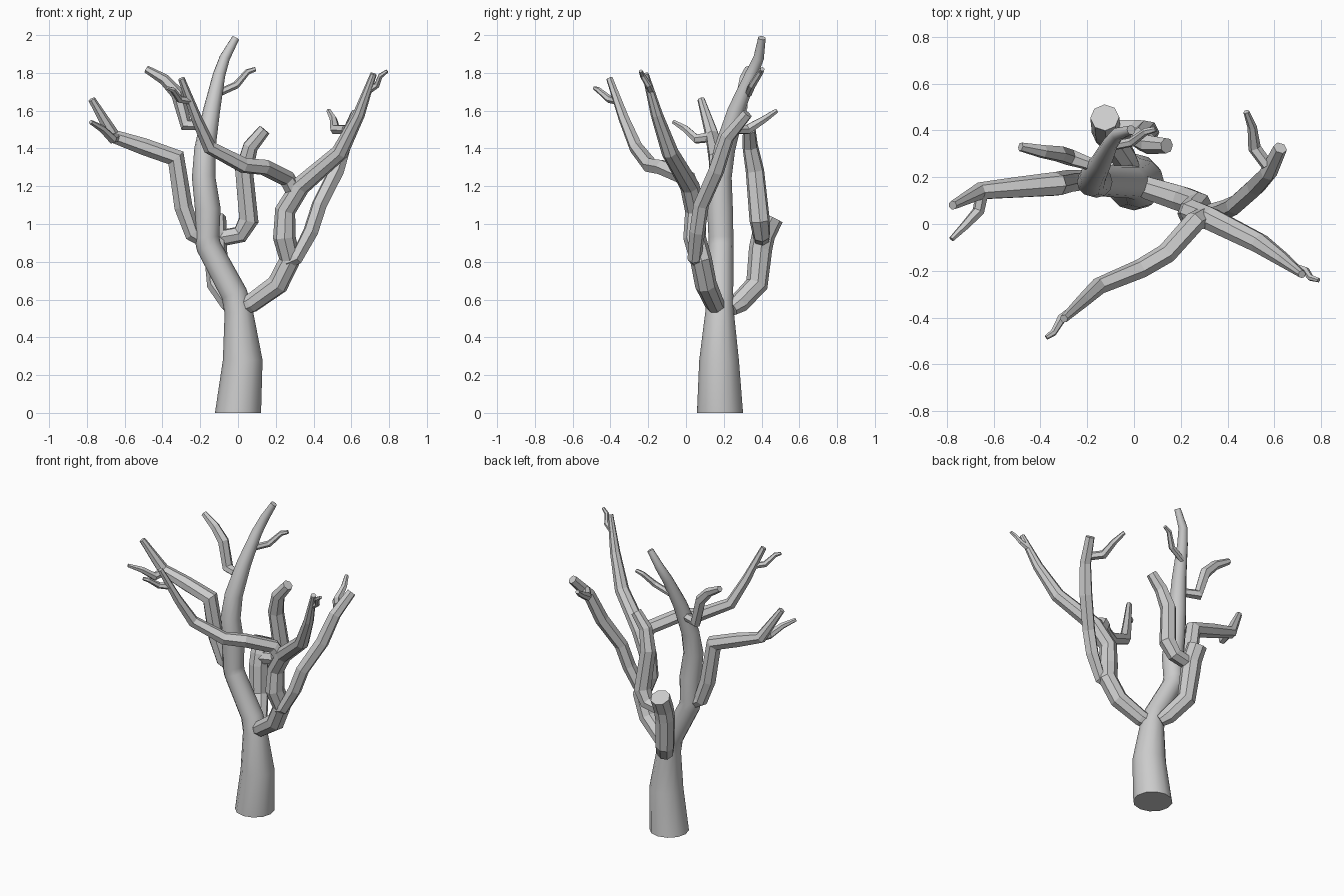
import bpy, bmesh, math
from mathutils import Vector


def limb(name, pts, sides, smooth=False):
    """Tapered tube along (x, y, z, radius) points with mitred rings and capped ends."""
    P = [Vector(p[:3]) for p in pts]
    dirs = [(b - a).normalized() for a, b in zip(P, P[1:])]
    bm = bmesh.new()
    rings, ref, prev = [], None, None
    for i, p in enumerate(P):
        a, b = dirs[max(i - 1, 0)], dirs[min(i, len(dirs) - 1)]
        t = (a + b).normalized()
        if i == 0:
            t = Vector((0, 0, 1)) if p.z == 0 else t
            ref = t.orthogonal().normalized()
        else:
            ref = prev.rotation_difference(t) @ ref
        prev = t
        side = t.cross(ref)
        r = pts[i][3]
        rings.append([bm.verts.new(p + r * (math.cos(k) * ref + math.sin(k) * side))
                      for k in (2 * math.pi * (j + 0.5) / sides for j in range(sides))])
    for lo, hi in zip(rings, rings[1:]):
        for j in range(sides):
            n = (j + 1) % sides
            bm.faces.new((lo[j], lo[n], hi[n], hi[j]))
    bm.faces.new(rings[0][::-1])
    bm.faces.new(rings[-1])
    bmesh.ops.recalc_face_normals(bm, faces=bm.faces)
    me = bpy.data.meshes.new(name)
    bm.to_mesh(me)
    bm.free()
    ob = bpy.data.objects.new(name, me)
    bpy.context.collection.objects.link(ob)
    if smooth:
        bpy.ops.object.select_all(action='DESELECT')
        ob.select_set(True)
        bpy.context.view_layer.objects.active = ob
        bpy.ops.object.shade_smooth_by_angle(angle=math.radians(35))
    return ob


# Trunk, running up to the highest tip
limb("trunk", [(0, .18, 0, .122), (.025, .175, .28, .105), (.003, .178, .54, .075),
               (-.02, .18, .63, .07), (-.155, .185, .88, .066), (-.165, .185, .93, .066),
               (-.16, .18, 1.08, .068), (-.182, .18, 1.25, .062), (-.175, .205, 1.4, .056),
               (-.14, .265, 1.6, .045), (-.10, .345, 1.79, .033), (-.07, .385, 1.88, .028),
               (-.012, .402, 1.985, .02)], 12, True)

# Right main branch and its two offshoots
limb("right_branch", [(.02, .17, .56, .045), (.07, .15, .58, .052), (.21, .105, .68, .058),
                      (.275, .08, .81, .058), (.245, .045, .93, .06), (.25, .05, 1.07, .055),
                      (.33, .02, 1.2, .052), (.54, -.085, 1.38, .045), (.64, -.155, 1.58, .032),
                      (.718, -.215, 1.795, .017)], 8)
limb("right_back_branch", [(.26, .06, .80, .035), (.31, .045, .82, .038), (.385, .06, .96, .042),
                           (.43, .08, 1.10, .042), (.52, .16, 1.28, .043), (.575, .22, 1.46, .038),
                           (.625, .325, 1.585, .03)], 6)
limb("front_branch", [(.30, .03, 1.17, .045), (.26, .01, 1.24, .045), (.14, -.125, 1.30, .044),
                      (.03, -.19, 1.31, .042), (-.15, -.265, 1.405, .037), (-.22, -.33, 1.56, .029),
                      (-.30, -.405, 1.77, .018)], 6)

# Back branch ending in a cut stub, with an offshoot
limb("back_branch", [(-.01, .24, .55, .04), (-.04, .28, .58, .055), (-.105, .375, .68, .06),
                     (-.12, .395, .87, .062), (-.12, .41, .94, .062), (-.125, .455, 1.035, .062)], 8)
limb("back_offshoot", [(-.12, .40, .92, .045), (.01, .40, .945, .048), (.055, .39, 1.02, .055),
                       (.03, .365, 1.28, .05), (.065, .34, 1.41, .042), (.14, .335, 1.5, .034)], 7)

# Left branches
limb("left_branch", [(-.19, .19, .92, .04), (-.24, .185, .95, .047), (-.29, .18, 1.09, .05),
                     (-.33, .17, 1.35, .053), (-.50, .155, 1.41, .046), (-.66, .14, 1.465, .038),
                     (-.775, .08, 1.66, .02)], 7)
limb("upper_left_branch", [(-.17, .25, 1.52, .026), (-.275, .285, 1.525, .036),
                           (-.32, .30, 1.69, .036), (-.39, .31, 1.765, .03),
                           (-.485, .33, 1.82, .02)], 6)

# Thin twigs near the ends of the branches
twigs = {
    "left": [(-.65, .13, 1.46, .028), (-.665, .055, 1.45, .026), (-.72, -.005, 1.505, .02), (-.78, -.065, 1.54, .012)],
    "top": [(-.11, .33, 1.69, .02), (-.01, .35, 1.735, .02), (.05, .395, 1.805, .016), (.092, .405, 1.82, .012)],
    "front": [(-.25, -.36, 1.65, .02), (-.31, -.405, 1.66, .02), (-.345, -.465, 1.71, .015), (-.375, -.485, 1.72, .01)],
    "right": [(.68, -.185, 1.70, .02), (.735, -.20, 1.735, .017), (.755, -.23, 1.785, .014), (.79, -.24, 1.81, .01)],
    "right_back": [(.57, .25, 1.50, .026), (.515, .325, 1.50, .028), (.505, .415, 1.555, .02), (.48, .48, 1.6, .013)],
}
for where, path in twigs.items():
    limb(where + "_twig", path, 6)
